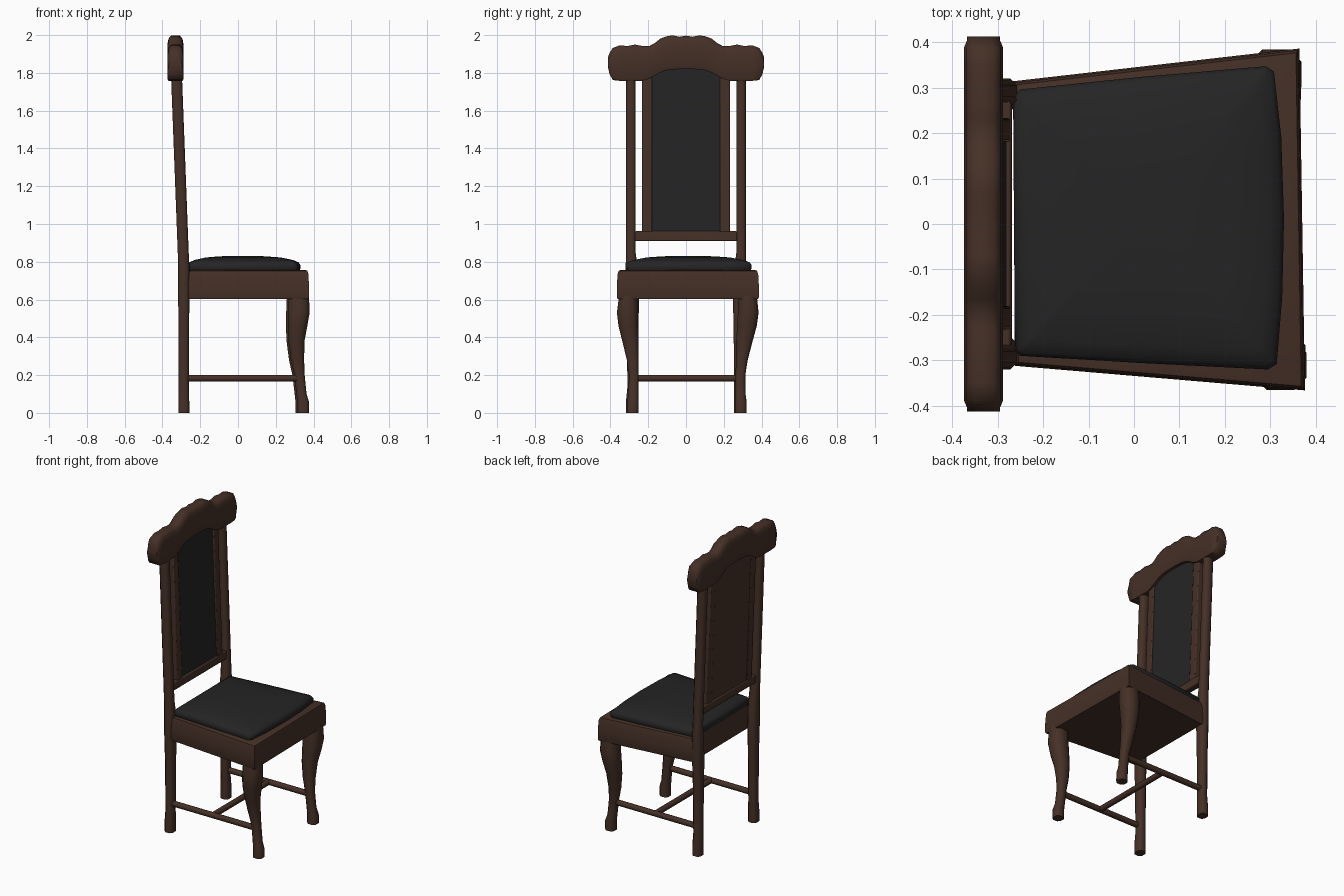
import bpy, bmesh, math
from mathutils import Vector

if "Cube" in bpy.data.objects:
    bpy.data.objects.remove(bpy.data.objects["Cube"])


def material(name, rgb):
    m = bpy.data.materials.new(name)
    m.diffuse_color = (*rgb, 1)
    m.use_nodes = True
    m.node_tree.nodes["Principled BSDF"].inputs["Base Color"].default_value = m.diffuse_color
    return m


WOOD = material("dark wood", (0.06, 0.03, 0.02))
LEATHER = material("black leather", (0.018, 0.018, 0.018))


def loft(name, rings, mat, angle=40, bevel=0):
    """Skin a list of equal-length point rings and cap both ends."""
    bm = bmesh.new()
    vs = [[bm.verts.new(p) for p in r] for r in rings]
    n = len(rings[0])
    for a, b in zip(vs, vs[1:]):
        for i in range(n):
            j = (i + 1) % n
            bm.faces.new((a[i], a[j], b[j], b[i]))
    bm.faces.new(vs[0])
    bm.faces.new(vs[-1])
    bmesh.ops.recalc_face_normals(bm, faces=bm.faces)
    me = bpy.data.meshes.new(name)
    bm.to_mesh(me)
    bm.free()
    me.materials.append(mat)
    ob = bpy.data.objects.new(name, me)
    bpy.context.collection.objects.link(ob)
    bpy.ops.object.select_all(action='DESELECT')
    ob.select_set(True)
    bpy.context.view_layer.objects.active = ob
    if bevel:
        mod = ob.modifiers.new("soft edges", 'BEVEL')
        mod.width = bevel
        mod.segments = 2
    bpy.ops.object.shade_smooth_by_angle(angle=math.radians(angle))
    return ob


def chamfered(a0, a1, b0, b1, k=0.25):
    """Rectangle with cut corners, as 2D points."""
    c = k * min(abs(a1 - a0), abs(b1 - b0))
    return [(a0 + c, b0), (a1 - c, b0), (a1, b0 + c), (a1, b1 - c),
            (a1 - c, b1), (a0 + c, b1), (a0, b1 - c), (a0, b0 + c)]


def rod(name, p, q, r):
    """Round bar between two points."""
    p, q = Vector(p), Vector(q)
    d = (q - p).normalized()
    u = d.cross(Vector((0, 0, 1))).normalized()
    v = d.cross(u)
    angs = [math.tau * (i + 0.5) / 10 for i in range(10)]
    loft(name, [[c + u * r * math.cos(t) + v * r * math.sin(t) for t in angs]
                for c in (p, q)], WOOD)


def lean(z):
    """Centre line of the leaning back."""
    return -0.287 - 0.038 * max(0, z - 0.77)


def slat(name, y0, y1, z0, z1, o0, o1, mat, bevel=0.006):
    """Leaning board between the back posts."""
    loft(name, [[(lean(z) + o, y, z) for o, y in
                 ((o0, y0), (o1, y0), (o1, y1), (o0, y1))] for z in (z0, z1)],
         mat, 30, bevel)


# Legs, posts and side stretchers
# front leg rings: z, x0, x1, y inner, y outer
FRONT = [(0, 0.31, 0.372, 0.255, 0.317), (0.055, 0.31, 0.372, 0.255, 0.317),
         (0.10, 0.305, 0.358, 0.257, 0.310), (0.20, 0.293, 0.348, 0.257, 0.308),
         (0.28, 0.275, 0.345, 0.257, 0.320), (0.38, 0.262, 0.347, 0.258, 0.345),
         (0.46, 0.259, 0.362, 0.262, 0.366), (0.53, 0.260, 0.374, 0.265, 0.375),
         (0.62, 0.264, 0.371, 0.268, 0.365)]
# back post rings: z, half depth, y inner, y outer
BACK = [(0, 0.029, 0.255, 0.318), (0.06, 0.029, 0.255, 0.318),
        (0.14, 0.027, 0.255, 0.310), (0.45, 0.028, 0.252, 0.314),
        (0.62, 0.030, 0.248, 0.320), (0.77, 0.030, 0.255, 0.320),
        (0.85, 0.029, 0.267, 0.317), (1.80, 0.029, 0.267, 0.317)]
for s, side in ((1, "left"), (-1, "right")):
    loft("front_leg_" + side,
         [[(x - s * 0.005, s * y + 0.004 + 0.01 * z, z)
           for x, y in chamfered(x0, x1, y0, y1)]
          for z, x0, x1, y0, y1 in FRONT], WOOD, 50)
    loft("back_post_" + side,
         [[(x, s * y, z) for x, y in
           chamfered(lean(z) - h, lean(z) + h, y0, y1)]
          for z, h, y0, y1 in BACK], WOOD, 50)
    rod("side_stretcher_" + side, (-0.28, s * 0.285, 0.183),
        (0.32, s * 0.285, 0.183), 0.018)
rod("cross_stretcher", (0.02, -0.285, 0.183), (0.02, 0.285, 0.183), 0.018)

# Seat frame: trapezoid with a softly bulging apron
CORNERS = [(-0.262, -0.312), (0.376, -0.366), (0.364, 0.386), (-0.266, 0.314)]


def scaled(f, z):
    return [(0.05 + (x - 0.05) * f, y * f, z) for x, y in CORNERS]


loft("seat_frame", [scaled(f, z) for f, z in
                    ((0.99, 0.604), (1, 0.612), (1, 0.67), (0.99, 0.735),
                     (0.975, 0.752), (0.94, 0.757))], WOOD, 35)

# Domed seat cushion with a bowed front edge
OUTLINE = [(-0.262, -0.28), (-0.25, -0.29), (0.02, -0.306), (0.295, -0.32),
           (0.314, -0.308), (0.326, -0.16), (0.33, 0.01), (0.324, 0.19),
           (0.308, 0.335), (0.29, 0.347), (0.02, 0.324), (-0.25, 0.296),
           (-0.266, 0.285), (-0.264, 0.0)]
loft("seat_cushion",
     [[(0.02 + (x - 0.02) * f, 0.01 + (y - 0.01) * f, z) for x, y in OUTLINE]
      for f, z in ((0.98, 0.75), (1, 0.764), (1, 0.783), (0.97, 0.797),
                   (0.88, 0.809), (0.66, 0.823), (0.4, 0.829), (0.15, 0.831))],
     LEATHER, 45)

# Back splat: frame, upholstered front, wooden rear
slat("back_lower_rail", -0.27, 0.27, 0.91, 0.962, -0.022, 0.024, WOOD)
for s, side in ((1, "left"), (-1, "right")):
    slat("back_stile_" + side, *sorted((s * 0.18, s * 0.233)), 0.95, 1.80,
         -0.018, 0.022, WOOD)
slat("back_panel_leather", -0.185, 0.185, 0.955, 1.84, -0.004, 0.014, LEATHER, 0)
slat("back_panel_wood", -0.185, 0.185, 0.955, 1.84, -0.014, -0.004, WOOD, 0)

# Carved crest rail: half profile of y, bottom z, top z, mirrored
HALF = [(0.412, 1.825, 1.885), (0.405, 1.795, 1.905), (0.388, 1.762, 1.932),
        (0.35, 1.758, 1.946), (0.31, 1.758, 1.942), (0.27, 1.758, 1.950),
        (0.23, 1.758, 1.942), (0.195, 1.768, 1.942), (0.165, 1.785, 1.958),
        (0.135, 1.802, 1.982), (0.10, 1.814, 1.994), (0.07, 1.818, 1.999),
        (0.035, 1.820, 1.991)]
PROFILE = ([(-y, b, t) for y, b, t in HALF] + [(0, 1.82, 1.997)] + HALF[::-1])
rings = []
for y, b, t in PROFILE:
    h = 0.036 if abs(y) > 0.4 else 0.043
    c = -0.331
    rings.append([(c - h + 0.006, y, b), (c + h - 0.006, y, b),
                  (c + h, y, b + 0.012), (c + h, y, t - 0.05),
                  (c + h - 0.006, y, t - 0.018), (c + h - 0.02, y, t),
                  (c - h + 0.02, y, t), (c - h + 0.006, y, t - 0.018),
                  (c - h, y, t - 0.05), (c - h, y, b + 0.012)])
loft("crest_rail", rings, WOOD, 60)
